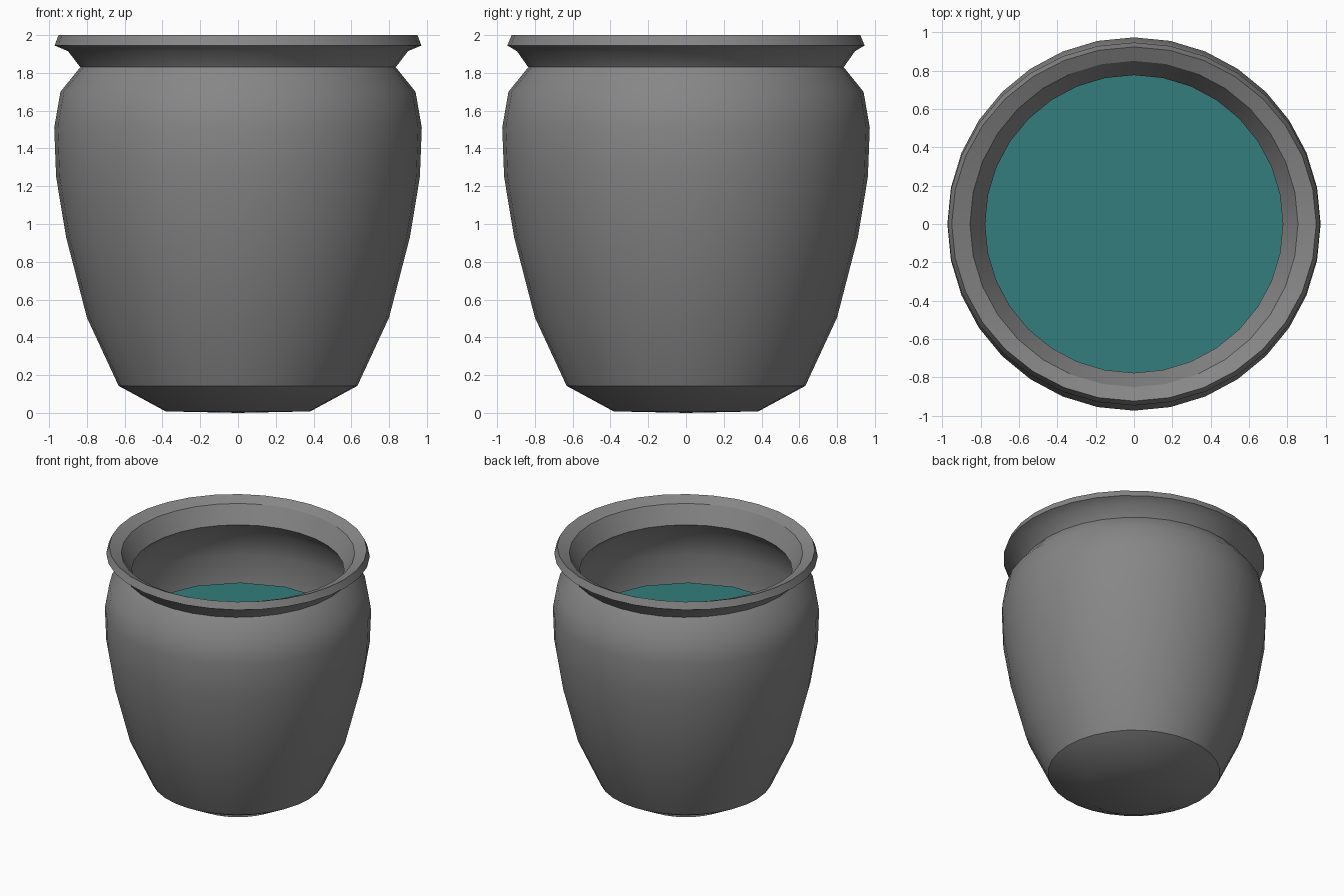
import bpy, bmesh, math

if "Cube" in bpy.data.objects:
    bpy.data.objects.remove(bpy.data.objects["Cube"])


def material(name, rgb):
    m = bpy.data.materials.new(name)
    m.diffuse_color = (*rgb, 1)
    m.use_nodes = True
    m.node_tree.nodes["Principled BSDF"].inputs["Base Color"].default_value = m.diffuse_color
    return m


def lathe(name, profile, sides, mat, turn=0.0):
    """Rings of (x radius, y radius, z); a zero radius makes a single pole point."""
    bm = bmesh.new()
    rings = []
    for rx, ry, z in profile:
        if rx == 0:
            rings.append([bm.verts.new((0, 0, z))] * sides)
        else:
            rings.append([bm.verts.new((rx * math.cos(2 * math.pi * (i + turn) / sides),
                                        ry * math.sin(2 * math.pi * (i + turn) / sides), z))
                          for i in range(sides)])
    for a, b in zip(rings, rings[1:]):
        for i in range(sides):
            j = (i + 1) % sides
            bm.faces.new(list(dict.fromkeys((a[i], a[j], b[j], b[i]))))
    me = bpy.data.meshes.new(name)
    bm.to_mesh(me)
    bm.free()
    me.materials.append(mat)
    ob = bpy.data.objects.new(name, me)
    bpy.context.collection.objects.link(ob)
    bpy.ops.object.select_all(action='DESELECT')
    ob.select_set(True)
    bpy.context.view_layer.objects.active = ob
    bpy.ops.object.shade_smooth_by_angle(angle=math.radians(32))
    return ob


grey = material("dark grey clay", (0.24, 0.24, 0.24))
teal = material("teal water", (0.032, 0.205, 0.2))

# Pot: outer wall, flared lip (slightly oval), then inner wall and floor
outer = [(0, 0), (0.383, 0.008), (0.632, 0.143), (0.80, 0.505), (0.91, 0.93),
         (0.963, 1.25), (0.973, 1.51), (0.94, 1.70), (0.835, 1.83)]
lip = [(0.90, 0.895, 1.915), (0.971, 0.946, 1.945), (0.95, 0.923, 2.0),
       (0.855, 0.85, 1.962)]
inner = [(0.776, 1.825), (0.89, 1.70), (0.938, 1.51), (0.935, 1.25),
         (0.87, 0.93), (0.76, 0.53), (0.59, 0.19), (0, 0.08)]
lathe("pot", [(r, r, z) for r, z in outer] + lip + [(r, r, z) for r, z in inner], 32, grey)

# Water surface
lathe("water", [(0.85, 0.85, 1.325), (0, 0, 1.325)], 16, teal, 0.5)
